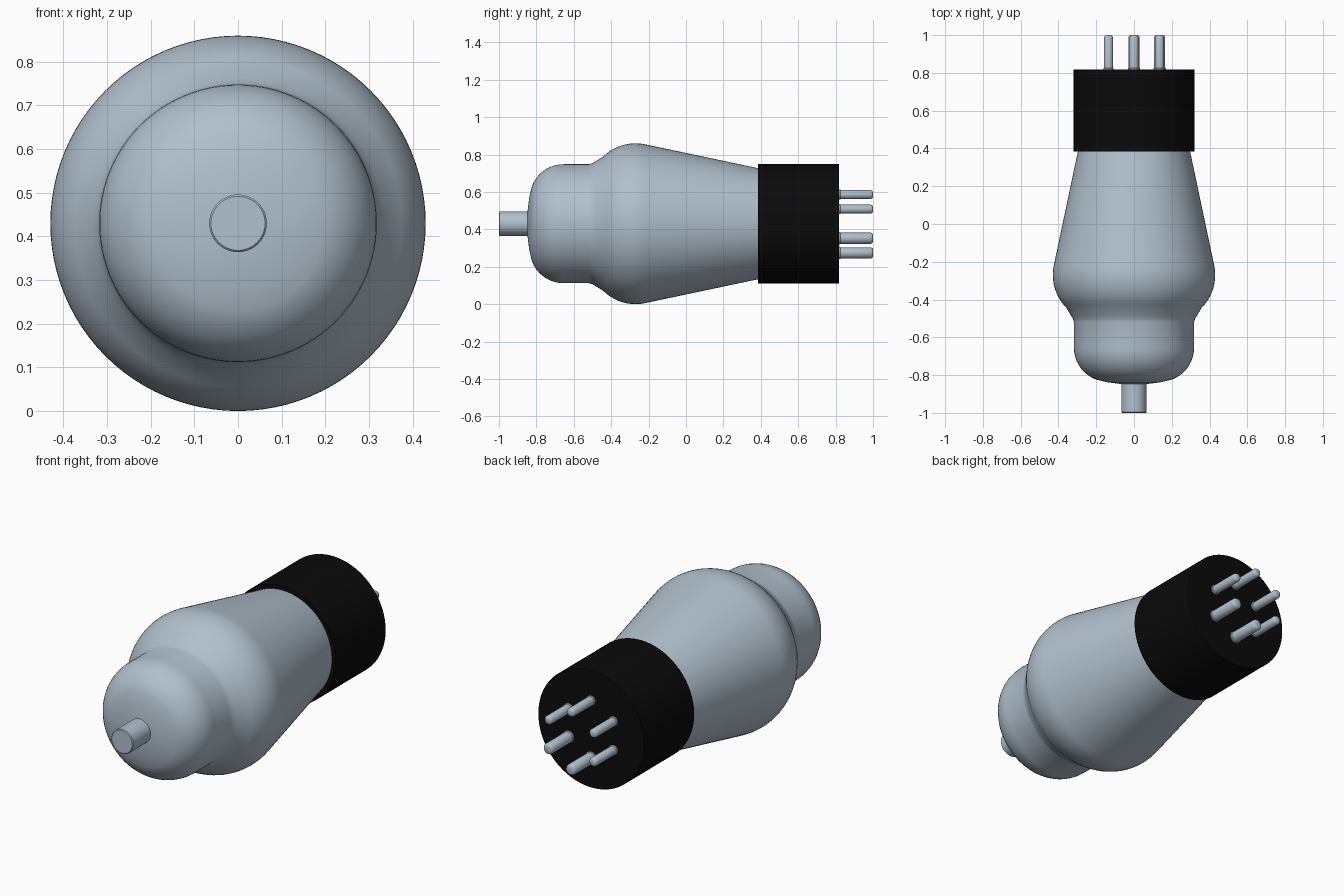
import bpy
import bmesh
import math
from mathutils import Matrix

old = bpy.data.objects.get("Cube")
if old:
    bpy.data.objects.remove(old, do_unlink=True)

AXIS_Z = 0.43  # height of the tube's long axis


def material(name, rgb, rough):
    m = bpy.data.materials.new(name)
    m.use_nodes = True
    m.diffuse_color = (*rgb, 1)
    bsdf = m.node_tree.nodes["Principled BSDF"]
    bsdf.inputs["Base Color"].default_value = (*rgb, 1)
    bsdf.inputs["Roughness"].default_value = rough
    return m


GREY = material("silver grey", (0.44, 0.53, 0.61), 0.4)
BLACK = material("black", (0.003, 0.003, 0.003), 0.6)


def lathe(name, profile, mat, segments=64, x=0.0, z=AXIS_Z):
    """Spin (radius, y) points around an axis parallel to y."""
    bm = bmesh.new()
    verts = [bm.verts.new((r, y, 0)) for r, y in profile]
    edges = [bm.edges.new(pair) for pair in zip(verts, verts[1:])]
    bmesh.ops.spin(bm, geom=verts + edges, cent=(0, 0, 0), axis=(0, 1, 0),
                   angle=math.tau, steps=segments, use_duplicate=False)
    bmesh.ops.remove_doubles(bm, verts=bm.verts, dist=1e-5)
    bmesh.ops.recalc_face_normals(bm, faces=bm.faces)
    bmesh.ops.transform(bm, matrix=Matrix.Translation((x, 0, z)), verts=bm.verts)
    mesh = bpy.data.meshes.new(name)
    bm.to_mesh(mesh)
    bm.free()
    mesh.materials.append(mat)
    ob = bpy.data.objects.new(name, mesh)
    bpy.context.collection.objects.link(ob)
    bpy.ops.object.select_all(action="DESELECT")
    ob.select_set(True)
    bpy.context.view_layer.objects.active = ob
    bpy.ops.object.shade_smooth_by_angle(angle=math.radians(35))
    return ob


def arc(cr, cy, radius, start, end, steps):
    """Profile points on an arc; angles in degrees, 0 = outward, 90 = +y."""
    angles = [math.radians(start + (end - start) * i / steps) for i in range(steps + 1)]
    return [(cr + radius * math.cos(a), cy + radius * math.sin(a)) for a in angles]


# Glass envelope: domed nose, straight neck, bulging shoulder, long taper
envelope = [(0, -0.85), (0.07, -0.847), (0.14, -0.838)]
envelope += arc(0.138, -0.655, 0.18, -70, 0, 9)
envelope += [(0.318, -0.52), (0.323, -0.502), (0.334, -0.484)]
envelope += arc(0.185, -0.27, 0.245, -45, 12, 10)
envelope += [(0.296, 0.39), (0, 0.39)]
lathe("glass_envelope", envelope, GREY, 96)

# Cap terminal on the nose
lathe("top_cap", [(0, -1), (0.062, -1), (0.066, -0.996), (0.066, -0.83), (0, -0.83)], GREY, 48)

# Dark socket base
lathe("base", [(0, 0.385), (0.319, 0.385), (0.319, 0.817), (0, 0.817)], BLACK, 96)

# Six contact pins in a ring, two adjacent ones thicker
for i in range(6):
    angle = math.radians(90 + 60 * i)
    r = 0.030 if i in (3, 4) else 0.024
    pin = [(0, 0.80), (r + 0.003, 0.80), (r + 0.003, 0.823), (r, 0.827), (r, 0.988),
           (r - 0.004, 0.996), (r - 0.010, 1.0), (0, 1.0)]
    lathe(f"pin_{i + 1}", pin, GREY, 24, 0.156 * math.cos(angle), AXIS_Z + 0.156 * math.sin(angle))
